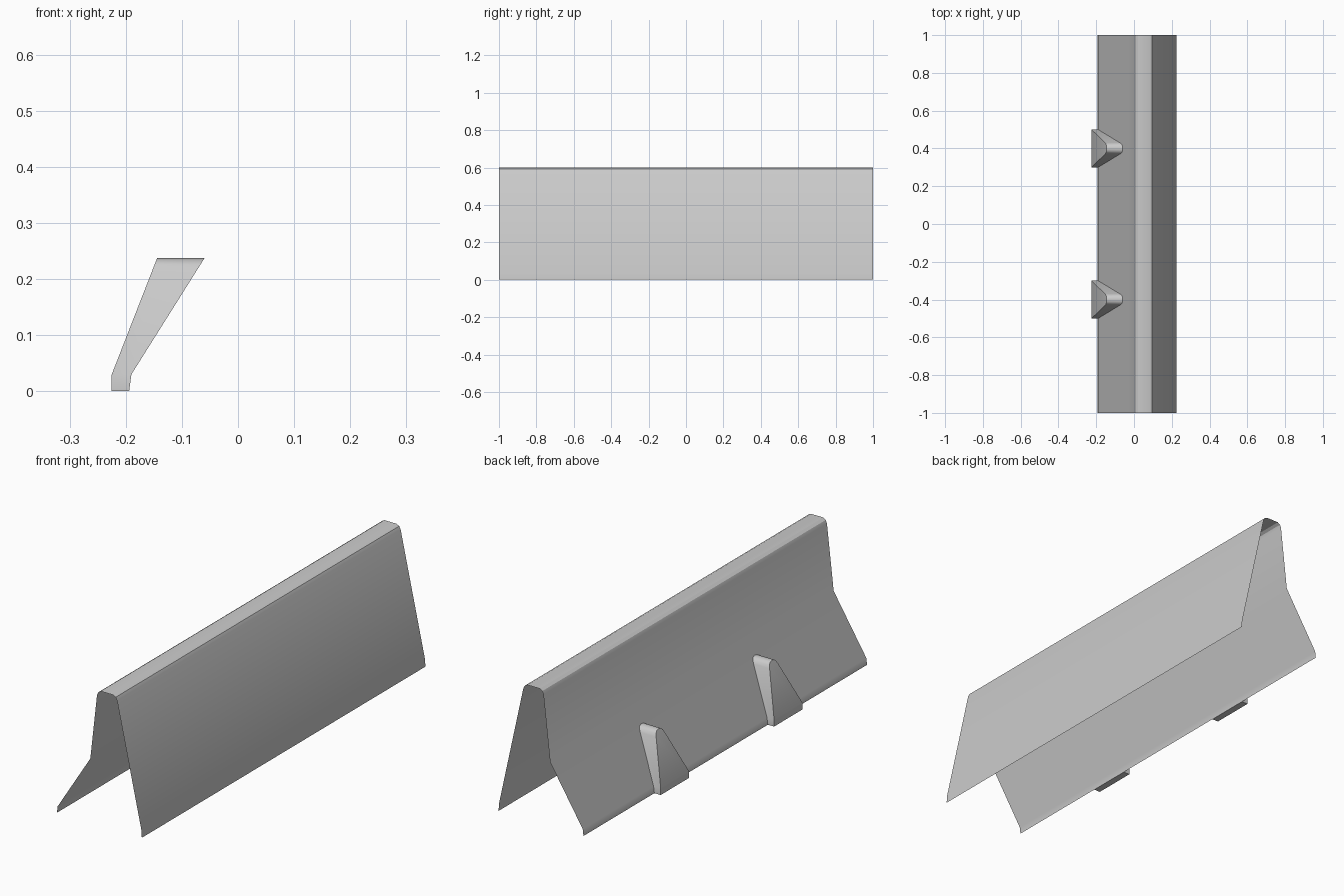
import bpy, bmesh, math

default = bpy.data.objects.get("Cube")
if default:
    bpy.data.objects.remove(default, do_unlink=True)

# One plain grey for every part
grey = bpy.data.materials.new("plain_grey")
grey.use_nodes = True
COLOUR = (0.6, 0.6, 0.6, 1)
grey.diffuse_color = COLOUR
grey.node_tree.nodes["Principled BSDF"].inputs["Base Color"].default_value = COLOUR


def finish(name, bm):
    mesh = bpy.data.meshes.new(name)
    bm.to_mesh(mesh)
    bm.free()
    mesh.materials.append(grey)
    obj = bpy.data.objects.new(name, mesh)
    bpy.context.collection.objects.link(obj)
    bpy.ops.object.select_all(action='DESELECT')
    obj.select_set(True)
    bpy.context.view_layer.objects.active = obj
    bpy.ops.object.shade_smooth_by_angle(angle=math.radians(30))
    return obj


# Folded sheet: an open profile (x, z) swept along y
LIP, BEND = (-0.19, 0.03), (-0.029, 0.286)
profile = [(-0.194, 0), LIP, BEND, (0.004, 0.578), (0.01, 0.592), (0.022, 0.6),
           (0.082, 0.6), (0.096, 0.593), (0.103, 0.58), (0.224, 0.03), (0.225, 0)]
bm = bmesh.new()
ends = [[bm.verts.new((x, y, z)) for x, z in profile] for y in (-1, 1)]
for i in range(len(profile) - 1):
    bm.faces.new((ends[0][i], ends[0][i + 1], ends[1][i + 1], ends[1][i]))
bmesh.ops.recalc_face_normals(bm, faces=bm.faces)
# Normals point out of the fold
bm.faces.ensure_lookup_table()
if max(bm.faces, key=lambda f: f.calc_center_median().z).normal.z < 0:
    bmesh.ops.reverse_faces(bm, faces=bm.faces)
finish("folded_sheet", bm)


def sheet_x(z):
    """Outer surface of the splayed wall at height z."""
    if z < LIP[1]:
        return -0.194 + 0.004 * z / LIP[1]
    return LIP[0] + (BEND[0] - LIP[0]) * (z - LIP[1]) / (BEND[1] - LIP[1])


def outer_x(z):
    """Sloping outer face of a rib at height z."""
    return -0.225 + 0.39 * max(0, z - LIP[1])


# Tapered ribs on the splayed wall, open where they meet it
half = [(0.1, 0), (0.1, 0.03), (0.03, 0.213), (0.024, 0.226), (0.014, 0.234)]
outline = half + [(0, 0.237)] + [(-w, z) for w, z in reversed(half)]
for name, centre in (("front_rib", -0.4), ("back_rib", 0.4)):
    bm = bmesh.new()
    outer = [bm.verts.new((outer_x(z), centre + w, z)) for w, z in outline]
    inner = [bm.verts.new((sheet_x(z), centre + w, z)) for w, z in outline]
    n = len(outline)
    for i in range(n):
        j = (i + 1) % n
        bm.faces.new((outer[i], outer[j], inner[j], inner[i]))
    # Foot and sloping face
    bm.faces.new((outer[0], outer[1], outer[n - 2], outer[n - 1]))
    bm.faces.new(outer[1:n - 1])
    bmesh.ops.recalc_face_normals(bm, faces=bm.faces)
    bm.faces.ensure_lookup_table()
    if bm.faces[-1].normal.x > 0:
        bmesh.ops.reverse_faces(bm, faces=bm.faces)
    finish(name, bm)
